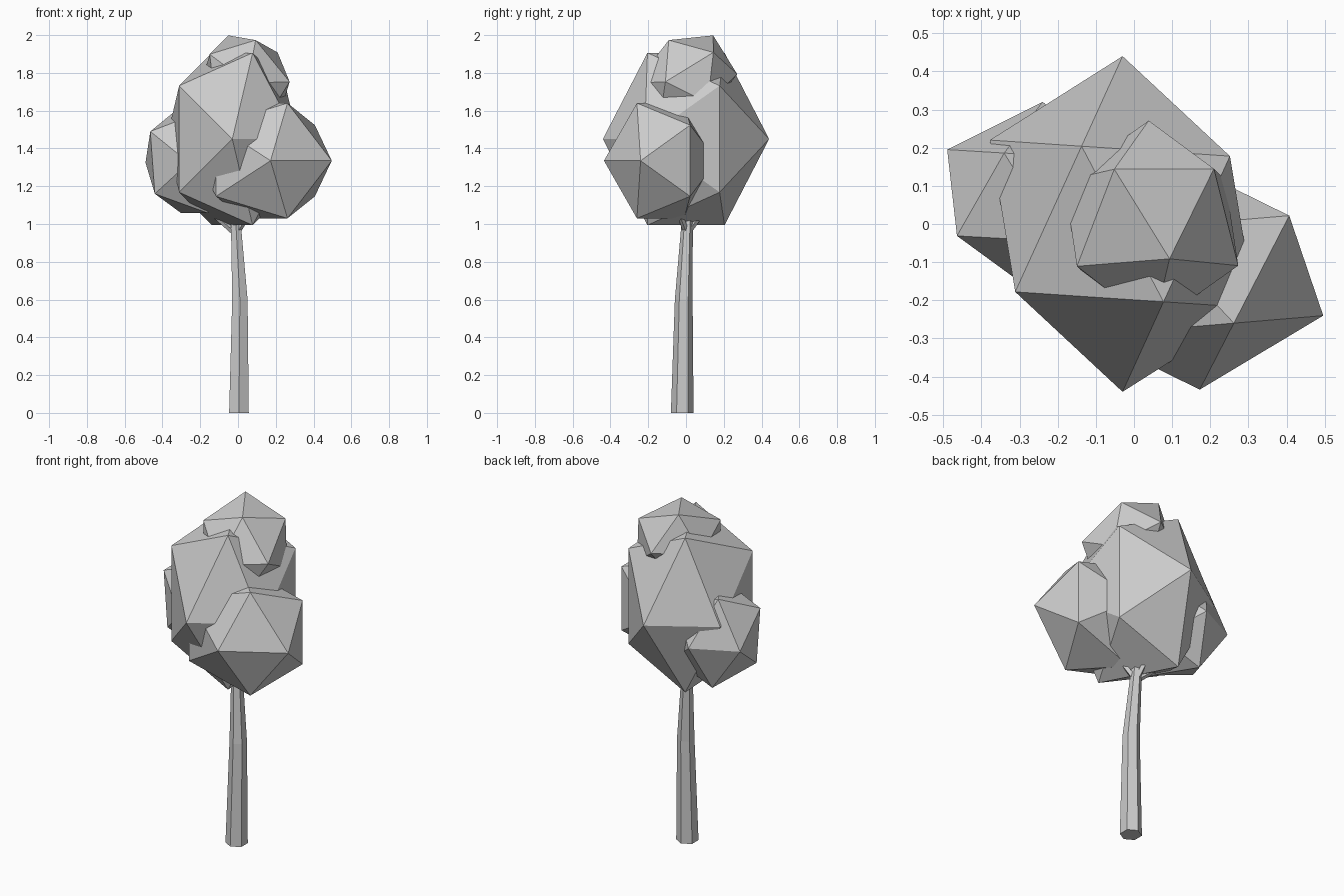
import bpy
import bmesh
from mathutils import Vector

cube = bpy.data.objects.get("Cube")
if cube:
    bpy.data.objects.remove(cube, do_unlink=True)

GOLD = (1 + 5 ** 0.5) / 2


def make_material(name, colour):
    mat = bpy.data.materials.new(name)
    mat.use_nodes = True
    mat.diffuse_color = colour
    mat.node_tree.nodes["Principled BSDF"].inputs["Base Color"].default_value = colour
    return mat


grey = make_material("plain grey", (0.6, 0.6, 0.6, 1))


def finish(bm, name):
    bmesh.ops.recalc_face_normals(bm, faces=bm.faces)
    mesh = bpy.data.meshes.new(name)
    bm.to_mesh(mesh)
    bm.free()
    mesh.materials.append(grey)
    obj = bpy.data.objects.new(name, mesh)
    bpy.context.scene.collection.objects.link(obj)
    return obj


def leaf_clump(name, centre, u, v, w):
    """Stretched icosahedron: three golden rectangles spanned by u, v and w."""
    c, u, v, w = Vector(centre), Vector(u), Vector(v), Vector(w)
    bm = bmesh.new()
    for a, b in ((u, v), (v, w), (w, u)):
        for i in (-1, 1):
            for j in (-1, 1):
                bm.verts.new(c + a * i + b * (j * GOLD))
    bmesh.ops.convex_hull(bm, input=bm.verts)
    return finish(bm, name)


def limb(name, sections, sides):
    """Faceted tube through (point, radius) sections."""
    bm = bmesh.new()
    points = [Vector(p) for p, r in sections]
    axis = points[-1] - points[0]
    # The trunk keeps level rings, the twigs turn to their own direction
    turn = Vector((0, 0, 1)).rotation_difference(axis).to_matrix()
    if len(sections) > 2:
        turn.identity()
    rings = []
    for point, (_, radius) in zip(points, sections):
        ring = bmesh.ops.create_circle(bm, segments=sides, radius=radius)["verts"]
        for vert in ring:
            vert.co = point + turn @ vert.co
        rings.append(ring)
    for low, high in zip(rings, rings[1:]):
        for i in range(sides):
            j = (i + 1) % sides
            bm.faces.new((low[i], low[j], high[j], high[i]))
    bm.faces.new(rings[0][::-1])
    bm.faces.new(rings[-1])
    return finish(bm, name)


# Foliage
leaf_clump("main_foliage", (-.03, 0, 1.45),
           (.174, .11, 0), (.1075, -.204, 0), (0, 0, .282))
leaf_clump("left_foliage", (.145, -.135, 1.335),
           (.162, .097, 0), (.117, -.125, 0), (0, 0, .1885))
leaf_clump("right_foliage", (-.25, .07, 1.325),
           (-.125, -.0625, 0), (-.071, .116, 0), (-.012, 0, .165))
leaf_clump("top_foliage", (.045, .002, 1.77),
           (.111, .079, .003), (-.0725, .1175, .0125), (-.015, .015, .1335))

# Trunk, bending gently
limb("trunk", [((.005, -.02, 0), .06), ((.01, -.012, .6), .047),
               ((-.01, .005, .98), .031), ((-.02, .01, 1.15), .025)], 6)

# Twigs reaching into the foliage
for side, tip in (("right", (-.2, .06, 1.11)), ("left", (.1, -.06, 1.12)),
                  ("back", (-.03, .13, 1.12))):
    limb(side + "_twig", [((-.01, .005, .95), .018), (tip, .01)], 4)
